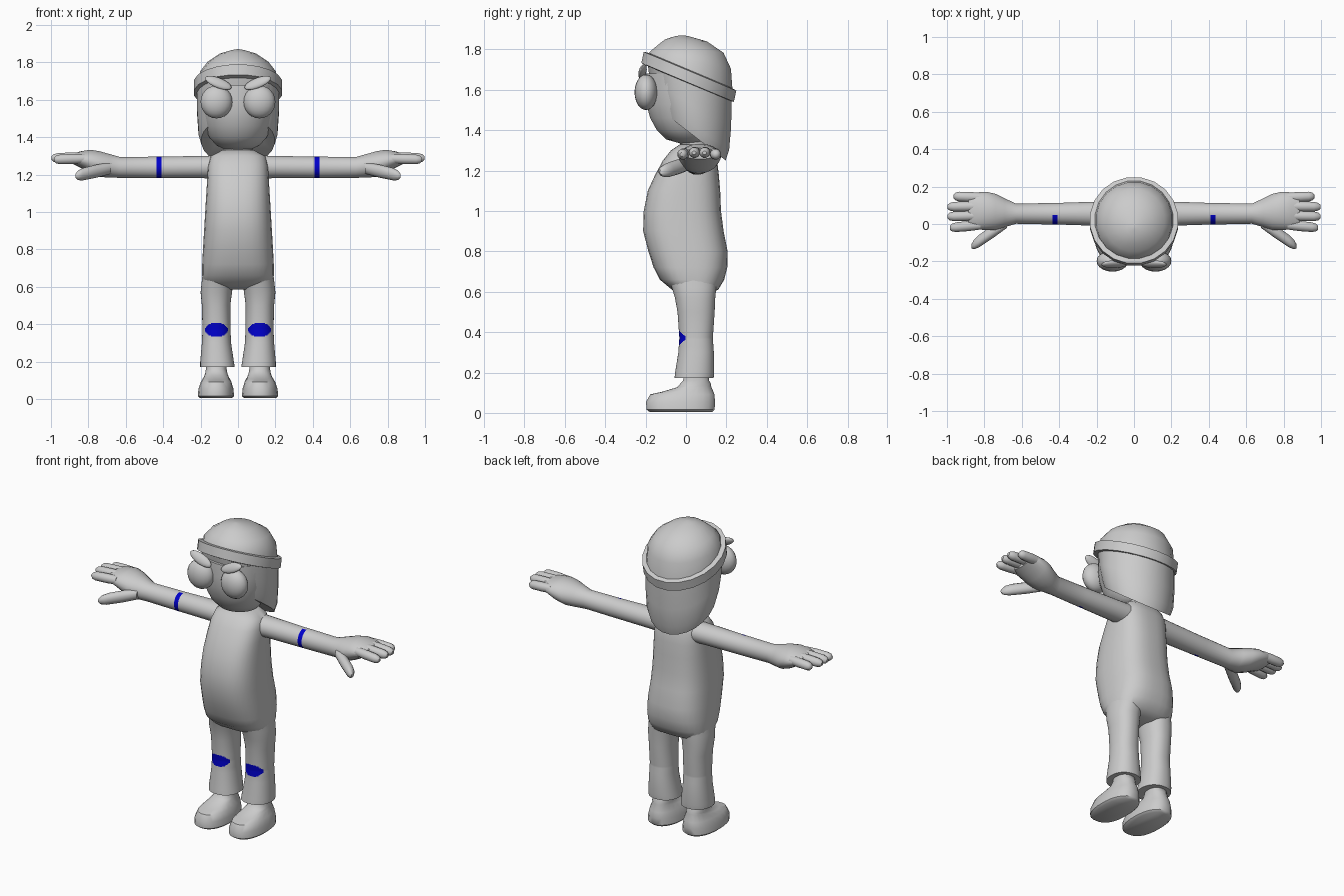
import bpy, bmesh, math
from mathutils import Matrix, Vector

if "Cube" in bpy.data.objects:
    bpy.data.objects.remove(bpy.data.objects["Cube"])


def material(name, rgb):
    m = bpy.data.materials.new(name)
    m.diffuse_color = (*rgb, 1)
    m.use_nodes = True
    m.node_tree.nodes["Principled BSDF"].inputs["Base Color"].default_value = m.diffuse_color
    return m


GREY = material("grey", (0.6, 0.6, 0.6))
BLUE = material("blue", (0.0, 0.0, 0.6))


def finish(name, bm, rule=None, angle=45):
    bmesh.ops.recalc_face_normals(bm, faces=bm.faces)
    if rule:
        for f in bm.faces:
            f.material_index = int(rule(f.calc_center_median()))
    me = bpy.data.meshes.new(name)
    bm.to_mesh(me)
    bm.free()
    me.materials.append(GREY)
    me.materials.append(BLUE)
    ob = bpy.data.objects.new(name, me)
    bpy.context.collection.objects.link(ob)
    bpy.ops.object.select_all(action='DESELECT')
    ob.select_set(True)
    bpy.context.view_layer.objects.active = ob
    bpy.ops.object.shade_smooth_by_angle(angle=math.radians(angle))


def loft(name, rings, axis='z', power=2.0, segs=24, side=1, rule=None, shear=0.0, angle=45):
    """Skin superellipse rings (cx, cy, cz, ru, rv[, shear]) stacked along z or x."""
    bm = bmesh.new()
    loops = []
    for cx, cy, cz, ru, rv, *tilt in rings:
        s = tilt[0] if tilt else shear
        loop = []
        for i in range(segs):
            a = 2 * math.pi * (i + 0.5) / segs
            c, d = math.cos(a), math.sin(a)
            u = ru * math.copysign(abs(c) ** (2 / power), c)
            v = rv * math.copysign(abs(d) ** (2 / power), d)
            p = (cx + u, cy + v, cz + s * v) if axis == 'z' else (cx, cy + u, cz + v)
            loop.append(bm.verts.new((p[0] * side, p[1], p[2])))
        loops.append(loop)
    for a, b in zip(loops, loops[1:]):
        for i in range(segs):
            j = (i + 1) % segs
            bm.faces.new((a[i], a[j], b[j], b[i]))
    bm.faces.new(loops[0])
    bm.faces.new(loops[-1])
    finish(name, bm, rule, angle)


def refine(rings, lo, hi, step):
    """Insert evenly spaced rings between heights lo and hi."""
    out = [r for r in rings if not lo < r[2] < hi]
    for k in range(round((hi - lo) / step) + 1):
        z = lo + k * step
        for a, b in zip(rings, rings[1:]):
            if a[2] <= z < b[2]:
                t = (z - a[2]) / (b[2] - a[2])
                out.append(tuple(p + (q - p) * t for p, q in zip(a, b)))
    return sorted(out, key=lambda r: r[2])


def ball(name, pos, size, tilt=0.0, lean=0.0):
    bm = bmesh.new()
    m = (Matrix.Translation(pos) @ Matrix.Rotation(tilt, 4, 'Y') @ Matrix.Rotation(lean, 4, 'X')
         @ Matrix.Diagonal((*size, 1)))
    bmesh.ops.create_uvsphere(bm, u_segments=20, v_segments=12, radius=1, matrix=m)
    finish(name, bm)


def digit(name, base, tip, r, side):
    """Finger with a rounded tip."""
    b, t = Vector(base), Vector(tip)
    rings = [(*b.lerp(t, k), r * w, r * w) for k, w in
             ((0, .9), (.4, 1), (.8, .95), (.93, .75), (1, .35))]
    loft(name, rings, 'x', segs=12, side=side)


# torso and neck
loft("torso", [
    (0, .045, .585, .13, .06), (0, .045, .61, .185, .115), (0, .03, .66, .192, .16),
    (0, .022, .72, .192, .183), (0, .01, .8, .188, .197), (0, -.013, .9, .182, .2),
    (0, -.018, 1.0, .176, .192), (0, -.01, 1.1, .17, .18), (0, .005, 1.18, .165, .158),
    (0, .02, 1.25, .16, .135), (0, .03, 1.3, .145, .105), (0, .04, 1.33, .085, .07)],
    power=2.7, segs=32)
loft("neck", [(0, .04, 1.27, .08, .07), (0, .04, 1.42, .08, .07)])

# head: face, back of the head, cap and tilted cap band
loft("face", [
    (0, .03, 1.335, .07, .06), (0, .01, 1.355, .115, .11), (0, 0, 1.4, .155, .145),
    (0, 0, 1.46, .178, .178), (0, 0, 1.53, .195, .198), (0, .005, 1.6, .205, .208),
    (0, .01, 1.68, .21, .21)], segs=32)
loft("head_back", [
    (0, .028, 1.38, .198, .17, -.77), (0, .03, 1.43, .213, .185, -.7),
    (0, .022, 1.53, .22, .203, -.58), (0, .017, 1.67, .22, .212, -.42)], segs=24)
loft("cap", [
    (0, .02, 1.66, .215, .215, -.42), (0, .02, 1.745, .205, .205, -.2),
    (0, .02, 1.80, .165, .168, -.1), (0, 0, 1.845, .1, .105, -.05),
    (0, -.02, 1.864, .04, .04, 0), (0, -.02, 1.87, .008, .008, 0)], segs=20)
loft("cap_band", [
    (0, .006, 1.635, .222, .218), (0, .008, 1.637, .238, .232), (0, .02, 1.692, .238, .232),
    (0, .02, 1.697, .21, .208)], segs=20, shear=-.42, angle=35)


def arm_stripe(c):
    return .41 < abs(c.x) < .437 and c.y < .052


def knee_patch(c):
    return c.y < .03 and ((abs(c.x) - .115) / .062) ** 2 + ((c.z - .37) / .036) ** 2 < 1


arm = [(.1, .055, 1.24, .07, .062), (.2, .055, 1.24, .065, .06), (.41, .055, 1.238, .058, .058),
       (.437, .055, 1.238, .058, .058), (.63, .055, 1.238, .054, .056), (.69, .06, 1.247, .077, .064),
       (.74, .065, 1.256, .097, .069), (.79, .07, 1.27, .103, .063), (.84, .07, 1.28, .1, .045),
       (.885, .07, 1.284, .085, .027)]
leg = refine([
    (.11, .04, .172, .092, .097), (.112, .043, .2, .09, .097), (.115, .05, .3, .078, .088),
    (.115, .05, .37, .075, .083), (.117, .05, .5, .076, .092), (.116, .045, .57, .084, .1),
    (.11, .04, .62, .085, .11), (.1, .03, .7, .085, .125)], .33, .41, .005)
shoe = [(.118, -.025, .004, .085, .155, 0), (.118, -.027, .016, .098, .17, 0),
        (.118, -.027, .055, .094, .172, 0), (.117, -.018, .092, .082, .16, 0),
        (.116, .0, .118, .066, .125, .12), (.116, .04, .135, .06, .085, .1),
        (.116, .05, .16, .056, .065, 0), (.116, .05, .21, .056, .058, 0)]

for side, tag in ((1, "left"), (-1, "right")):
    # limbs
    loft(f"arm_{tag}", arm, 'x', side=side, rule=arm_stripe)
    loft(f"leg_{tag}", leg, segs=64, power=2.2, side=side, rule=knee_patch)
    loft(f"shoe_{tag}", shoe, power=2.3, side=side)
    # fingers and thumb
    for n, (y0, y1, tip, z) in enumerate(((-.005, -.02, .985, 1.28), (.045, .04, .998, 1.288),
                                          (.095, .092, .998, 1.288), (.142, .148, .965, 1.28))):
        digit(f"finger_{n}_{tag}", (.82, y0, z + .005), (tip, y1, z), .028, side)
    digit(f"thumb_{tag}", (.68, .01, 1.235), (.868, -.118, 1.193), .036, side)
    # eyes and slanted brows
    ball(f"eye_{tag}", (side * .115, -.198, 1.588), (.085, .057, .088))
    ball(f"brow_{tag}", (side * .105, -.215, 1.69), (.075, .016, .03), -side * .38, -.55)
